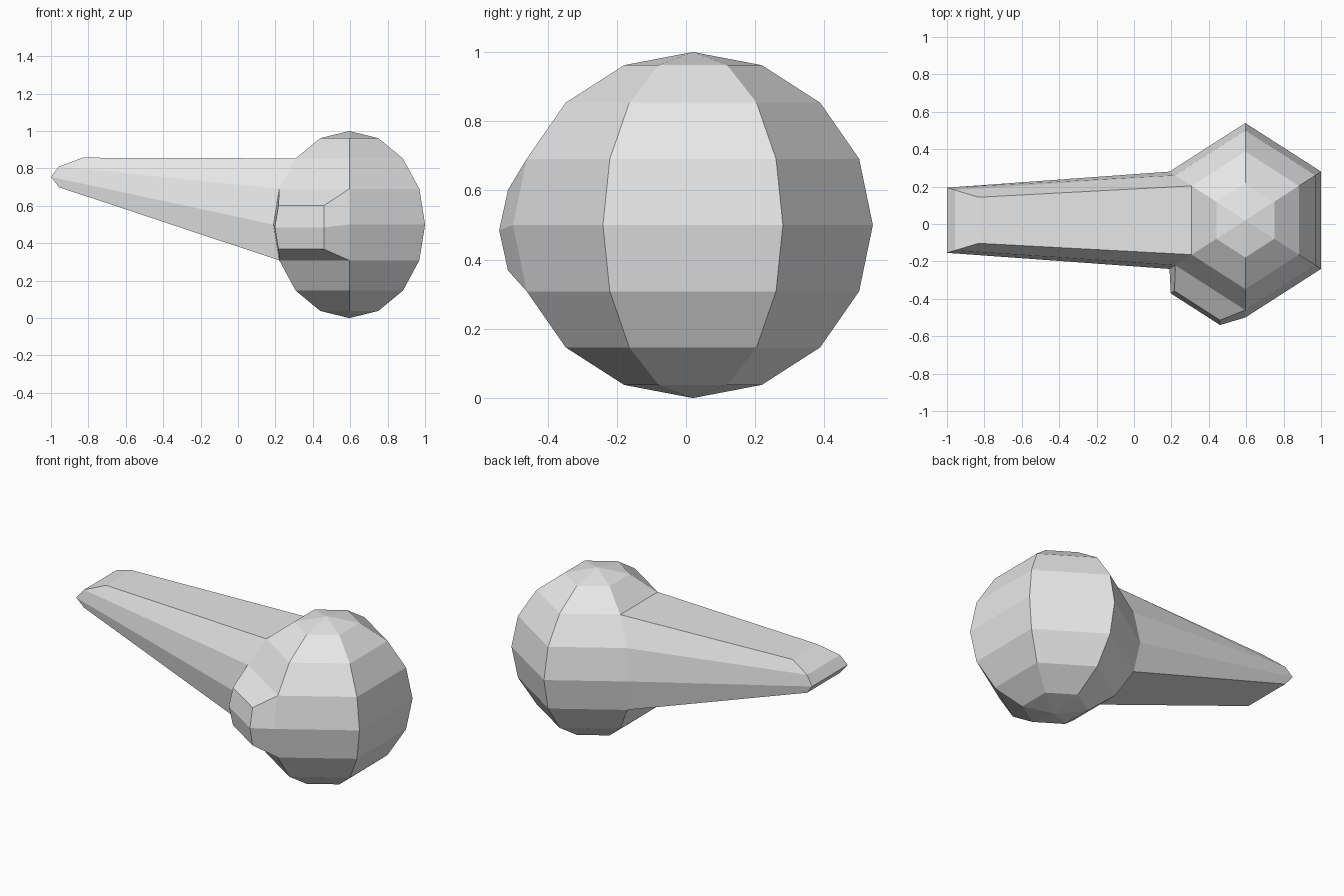
import bpy, bmesh, math
from mathutils import Vector

cube = bpy.data.objects.get("Cube")
if cube:
    bpy.data.objects.remove(cube, do_unlink=True)

CENTRE = Vector((0.595, 0.02, 0.5))
RADII = Vector((0.468, 0.52, 0.5))
RINGS, SIDES = 8, 6

mat = bpy.data.materials.new("light_grey")
mat.use_nodes = True
grey = (0.8, 0.8, 0.8, 1)
mat.diffuse_color = grey
mat.node_tree.nodes["Principled BSDF"].inputs["Base Color"].default_value = grey

bm = bmesh.new()

# Six-sided ball: a half circle spun about the vertical axis
arc = [bm.verts.new((0, -math.sin(math.pi * i / RINGS), math.cos(math.pi * i / RINGS)))
       for i in range(RINGS + 1)]
edges = [bm.edges.new(pair) for pair in zip(arc, arc[1:])]
bmesh.ops.spin(bm, geom=arc + edges, cent=(0, 0, 0), axis=(0, 0, 1),
               angle=math.tau, steps=SIDES)
bmesh.ops.remove_doubles(bm, verts=bm.verts[:], dist=0.001)
for v in bm.verts:
    v.co = CENTRE + v.co * RADII


def pick(test):
    """Faces whose centre passes the test."""
    return [f for f in bm.faces if test(f.calc_center_median())]


def pull_out(faces, origin, target, scale):
    """Extrude faces, then scale the new end about origin and move it to target."""
    result = bmesh.ops.extrude_face_region(bm, geom=faces)["geom"]
    for v in result:
        if isinstance(v, bmesh.types.BMVert):
            v.co = Vector(target) + (v.co - Vector(origin)) * Vector(scale)
    left = [f for f in faces if f.is_valid and f not in result]
    if left:
        bmesh.ops.delete(bm, geom=left, context='FACES')


arm_faces = pick(lambda c: c.x < 0.5 and abs(c.y - CENTRE.y) < 0.05 and 0.31 < c.z < 0.86)
bump_faces = pick(lambda c: c.x < 0.5 and c.y < -0.1 and 0.31 < c.z < 0.69)

# Long tapering arm towards -x
pull_out(arm_faces, (0.19, 0.02, 0.5), (-1, 0.02, 0.755), (1.43, 0.67, 0.29))
# Short bump on the front right side
pull_out(bump_faces, (0.595, -0.5, 0.5), (0.46, -0.54, 0.485), (0.65, 0.65, 0.61))

bmesh.ops.recalc_face_normals(bm, faces=bm.faces[:])
mesh = bpy.data.meshes.new("ball_with_arm")
bm.to_mesh(mesh)
bm.free()
mesh.materials.append(mat)
bpy.context.collection.objects.link(bpy.data.objects.new("ball_with_arm", mesh))
